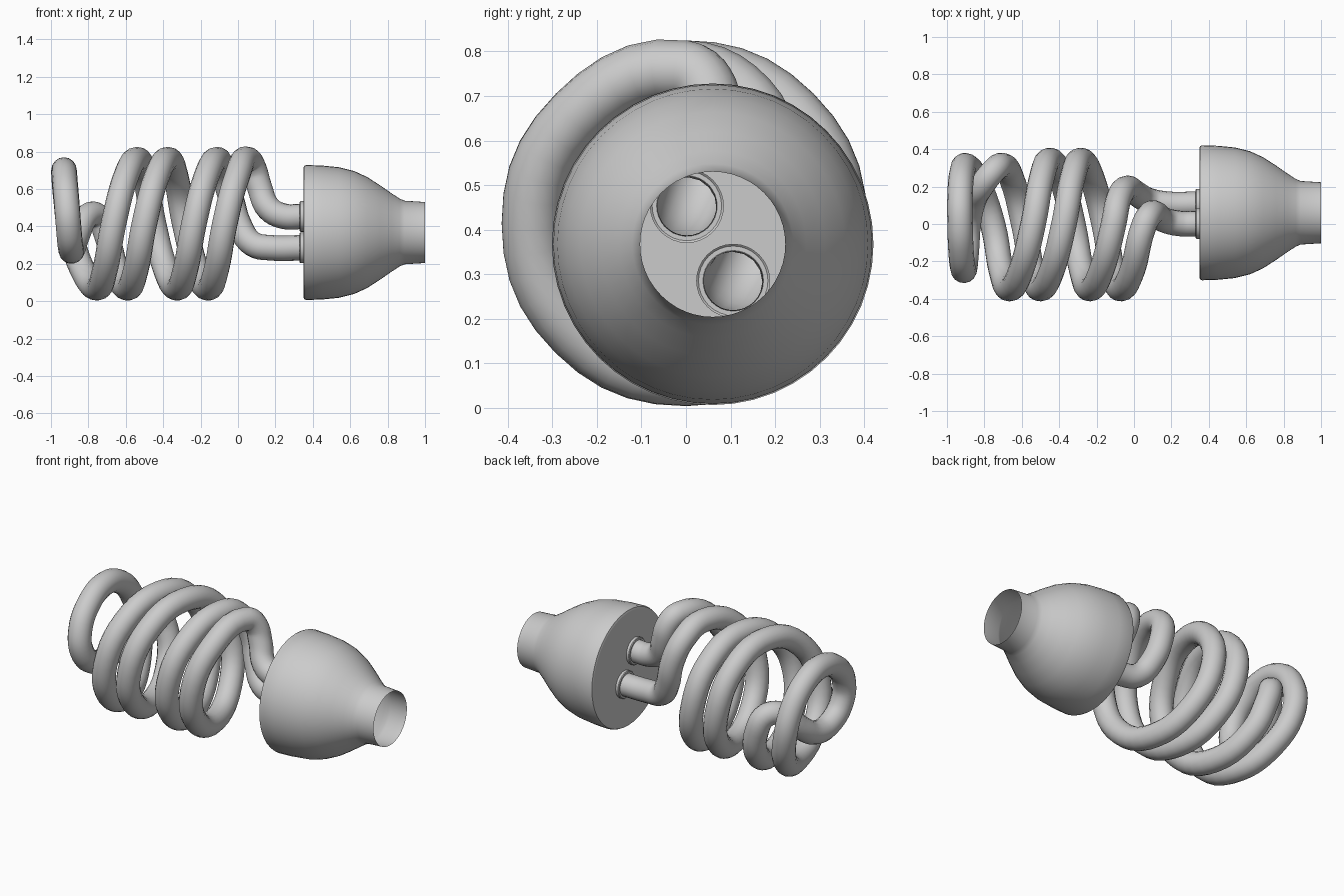
import bpy
from math import sin, cos, pi, radians

if "Cube" in bpy.data.objects:
    bpy.data.objects.remove(bpy.data.objects["Cube"])

TUBE_R, COIL_R, COIL_Z = 0.068, 0.343, 0.414
AXIS = (0.06, 0.367)                      # y, z of the housing axis
HOLES = [(0.002, 0.453), (0.106, 0.285)]  # y, z of the tube sockets


def smooth(ob):
    bpy.ops.object.select_all(action='DESELECT')
    ob.select_set(True)
    bpy.context.view_layer.objects.active = ob
    if ob.type == 'CURVE':
        bpy.ops.object.convert(target='MESH')
        ob = bpy.context.object
    bpy.ops.object.shade_smooth_by_angle(angle=radians(35))
    return ob


def lathe(name, profile, centre, n):
    """Revolve (x, radius) points around an axis parallel to x."""
    cy, cz = centre
    verts = [(x, cy + r * cos(2 * pi * i / n), cz + r * sin(2 * pi * i / n))
             for x, r in profile for i in range(n)]
    faces = [(j * n + i, j * n + (i + 1) % n, (j + 1) * n + (i + 1) % n, (j + 1) * n + i)
             for j in range(len(profile) - 1) for i in range(n)]
    faces = [f[::-1] for f in faces]
    me = bpy.data.meshes.new(name)
    me.from_pydata(verts, [], faces)
    ob = bpy.data.objects.new(name, me)
    bpy.context.collection.objects.link(ob)
    return smooth(ob)


def coil(x0, start, end):
    """Helix points every 45 degrees; angle runs top, front, bottom, back."""
    pts = []
    for k in range(start, end + 1):
        a = k * pi / 4
        pts.append((x0 - 0.43 * k / 8 - 0.018 * sin(a) ** 2,
                    -COIL_R * sin(a) - 0.003, COIL_Z + COIL_R * cos(a)))
    return pts


# Glass tube: one path from socket to socket
strand_a = [(0.34, *HOLES[0]), (0.25, *HOLES[0]), (0.165, 0.02, 0.495),
            (0.115, 0.055, 0.61), (0.085, 0.05, 0.71)] + coil(0.055, 0, 13)
strand_b = [(0.34, *HOLES[1]), (0.18, *HOLES[1]), (0.08, 0.125, 0.305),
            (0.01, 0.165, 0.40), (-0.04, 0.19, 0.56),
            (-0.08, 0.14, 0.69)] + coil(-0.11, 0, 12)
end_loop = [(-0.83, 0.215, 0.165), (-0.895, 0.31, 0.36), (-0.92, 0.27, 0.55),
            (-0.93, 0.15, 0.67), (-0.93, 0.01, 0.70), (-0.925, -0.14, 0.64),
            (-0.915, -0.235, 0.52), (-0.905, -0.235, 0.39), (-0.895, -0.14, 0.29),
            (-0.885, 0.0, 0.275), (-0.86, 0.12, 0.35), (-0.81, 0.21, 0.45),
            (-0.75, 0.285, 0.455), (-0.705, 0.312, 0.36)]
path = strand_b + end_loop + strand_a[::-1]

cu = bpy.data.curves.new("glass_tube", 'CURVE')
cu.dimensions = '3D'
cu.bevel_depth = TUBE_R
cu.bevel_resolution = 6
cu.resolution_u = 5
sp = cu.splines.new('BEZIER')
sp.bezier_points.add(len(path) - 1)
for bp, p in zip(sp.bezier_points, path):
    bp.co = p
    bp.handle_left_type = bp.handle_right_type = 'AUTO'
tube = bpy.data.objects.new("glass_tube", cu)
bpy.context.collection.objects.link(tube)
smooth(tube)

# Bell-shaped housing with an open neck
lathe("housing", [(0.35, 0.345), (0.353, 0.356), (0.365, 0.361), (0.45, 0.358),
                  (0.54, 0.349), (0.62, 0.329), (0.69, 0.297), (0.76, 0.252),
                  (0.82, 0.210), (0.865, 0.181), (0.89, 0.170), (1.0, 0.163)], AXIS, 48)

# Flat front plate with two socket holes (local x, y become world y, z)
cu = bpy.data.curves.new("front_plate", 'CURVE')
cu.dimensions = '2D'
cu.fill_mode = 'BOTH'
for (cy, cz), r, n in [(AXIS, 0.345, 48)] + [(h, 0.082, 32) for h in HOLES]:
    sp = cu.splines.new('POLY')
    sp.points.add(n - 1)
    for i, p in enumerate(sp.points):
        p.co = (cy + r * cos(2 * pi * i / n), cz + r * sin(2 * pi * i / n), 0, 1)
    sp.use_cyclic_u = True
plate = bpy.data.objects.new("front_plate", cu)
plate.rotation_euler = (pi / 2, 0, pi / 2)
plate.location.x = 0.35
bpy.context.collection.objects.link(plate)
smooth(plate)

# Socket collars around the tube ends
for i, h in enumerate(HOLES):
    lathe(f"socket_collar_{i + 1}", [(0.34, 0.066), (0.33, 0.068), (0.33, 0.078),
                                     (0.334, 0.082), (0.35, 0.082)], h, 32)
